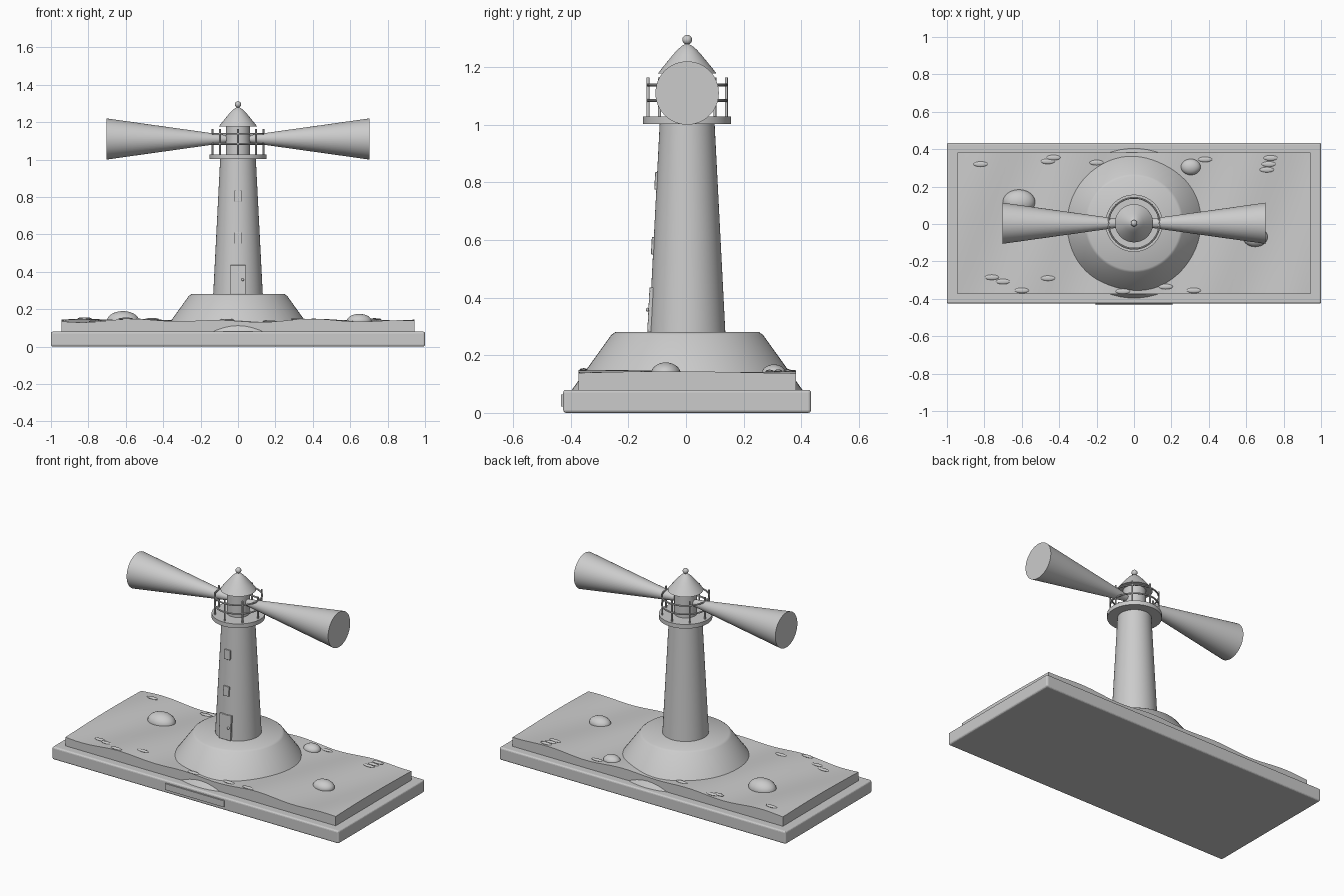
import bpy, bmesh, math
from mathutils import Matrix, Vector

cube = bpy.data.objects.get("Cube")
if cube:
    bpy.data.objects.remove(cube, do_unlink=True)

CY = 0.004      # tower axis in y
BEAM_Z = 1.11

grey = bpy.data.materials.new("plain grey")
grey.use_nodes = True
grey.diffuse_color = (0.6, 0.6, 0.6, 1)
grey.node_tree.nodes["Principled BSDF"].inputs["Base Color"].default_value = (0.6, 0.6, 0.6, 1)


def finish(name, bm, bevel=0, smooth=True):
    bmesh.ops.recalc_face_normals(bm, faces=bm.faces)
    mesh = bpy.data.meshes.new(name)
    bm.to_mesh(mesh)
    bm.free()
    mesh.materials.append(grey)
    obj = bpy.data.objects.new(name, mesh)
    bpy.context.collection.objects.link(obj)
    if bevel:
        mod = obj.modifiers.new("soft edges", 'BEVEL')
        mod.width, mod.segments = bevel, 3
    if smooth:
        bpy.ops.object.select_all(action='DESELECT')
        obj.select_set(True)
        bpy.context.view_layer.objects.active = obj
        bpy.ops.object.shade_smooth_by_angle(angle=math.radians(35))
    return obj


def box(name, center, size, bevel=0, tilt=0):
    bm = bmesh.new()
    matrix = Matrix.Translation(center) @ Matrix.Rotation(tilt, 4, 'X') @ Matrix.Diagonal((*size, 1))
    bmesh.ops.create_cube(bm, size=1, matrix=matrix)
    return finish(name, bm, bevel, smooth=False)


def lathe(name, profile, steps=64):
    bm = bmesh.new()
    verts = [bm.verts.new((r, CY, z)) for r, z in profile]
    edges = [bm.edges.new(pair) for pair in zip(verts, verts[1:])]
    bmesh.ops.spin(bm, geom=verts + edges, cent=(0, CY, 0), axis=(0, 0, 1),
                   angle=math.tau, steps=steps, use_merge=True)
    bmesh.ops.remove_doubles(bm, verts=bm.verts, dist=0.0001)
    return finish(name, bm)


def ellipsoid(name, center, radii, segments=24):
    bm = bmesh.new()
    matrix = Matrix.Translation(center) @ Matrix.Diagonal((*radii, 1))
    bmesh.ops.create_uvsphere(bm, u_segments=segments, v_segments=segments // 2,
                              radius=1, matrix=matrix)
    return finish(name, bm)


def rod(name, start, end, r1, r2, segments=12):
    a, b = Vector(start), Vector(end)
    turn = (b - a).to_track_quat('Z', 'Y').to_matrix().to_4x4()
    bm = bmesh.new()
    bmesh.ops.create_cone(bm, cap_ends=True, segments=segments, radius1=r1, radius2=r2,
                          depth=(b - a).length, matrix=Matrix.Translation((a + b) / 2) @ turn)
    return finish(name, bm)


def wave(x, y):
    return 0.139 + 0.006 * math.sin(13 * x - 5 * y + 1) + 0.004 * math.sin(7 * x + 4 * y)


# Plinth and name plate
box("plinth", (0, CY, 0.04), (2, 0.86, 0.08), 0.01)
box("front_plate", (0, -0.429, 0.043), (0.41, 0.01, 0.04))

# Sea slab with a rippled top
bm = bmesh.new()
bmesh.ops.create_grid(bm, x_segments=90, y_segments=36, size=1,
                      matrix=Matrix.Translation((0, CY, 0.14)) @ Matrix.Diagonal((0.943, 0.377, 1, 1)))
rim = [e for e in bm.edges if e.is_boundary]
skirt = bmesh.ops.extrude_edge_only(bm, edges=rim)["geom"]
bottom = {g for g in skirt if isinstance(g, bmesh.types.BMVert)}
for v in bm.verts:
    v.co.z = 0.08 if v in bottom else wave(v.co.x, v.co.y)
bmesh.ops.contextual_create(bm, geom=[e for e in bm.edges if e.is_boundary])
finish("sea", bm)

# Island, tower and gallery floor
lathe("island", [(0, 0.08), (0.4, 0.08), (0.352, 0.147), (0.263, 0.271), (0.25, 0.28), (0, 0.28)])
lathe("tower", [(0, 0.27), (0.133, 0.27), (0.095, 1.01), (0, 1.01)])
lathe("gallery_floor", [(0, 1.002), (0.153, 1.002), (0.153, 1.028), (0, 1.028)])

# Lantern room, bell shaped roof and finial
lathe("lantern_room", [(0, 1.02), (0.065, 1.02), (0.065, 1.18), (0, 1.18)])
lathe("roof", [(0, 1.177), (0.102, 1.177), (0.086, 1.198), (0.068, 1.22), (0.05, 1.242),
               (0.034, 1.26), (0.016, 1.275), (0, 1.282)])
ellipsoid("finial", (0, CY, 1.295), (0.017,) * 3, 20)

# Railing
for i in range(8):
    a = i * math.tau / 8
    x, y = 0.136 * math.cos(a), CY + 0.136 * math.sin(a)
    rod(f"rail_post_{i + 1}", (x, y, 1.025), (x, y, 1.164), 0.005, 0.005)
for name, z in (("lower_rail", 1.084), ("upper_rail", 1.138)):
    ring = [(0.136 + 0.005 * math.cos(k * math.tau / 8), z + 0.005 * math.sin(k * math.tau / 8))
            for k in range(9)]
    lathe(name, ring)

# Light beams
for name, side in (("left_beam", 1), ("right_beam", -1)):
    rod(name, (side * 0.04, CY, BEAM_Z), (side * 0.703, CY, BEAM_Z), 0.017, 0.11, 48)

# Door, knob and windows, leaning with the tower wall
LEAN = -math.atan(0.038 / 0.74)


def wall_y(z):
    return CY - 0.133 + (z - 0.27) * 0.0514


box("door", (0, wall_y(0.358) + 0.003, 0.358), (0.082, 0.018, 0.155), 0.003, LEAN)
ellipsoid("door_knob", (0.025, wall_y(0.358) - 0.008, 0.358), (0.007,) * 3, 16)
for name, z in (("lower_window", 0.58), ("upper_window", 0.805)):
    box(name, (0, wall_y(z) + 0.001, z), (0.04, 0.016, 0.06), 0.002, LEAN)

# Rocks
for i, (x, y, rx, ry, rz) in enumerate([(-0.615, 0.117, 0.087, 0.067, 0.055),
                                        (0.648, -0.07, 0.067, 0.052, 0.04),
                                        (0.303, 0.305, 0.053, 0.043, 0.033)]):
    ellipsoid(f"rock_{i + 1}", (x, y, 0.135), (rx, ry, rz), 28)

# Foam flecks
FLECKS = [(-0.82, 0.32), (-0.46, 0.335), (-0.43, 0.355), (-0.2, 0.328), (0.38, 0.345),
          (0.73, 0.353), (0.72, 0.32), (0.71, 0.29), (-0.76, -0.285), (-0.7, -0.308),
          (-0.6, -0.355), (-0.46, -0.29), (0.17, -0.335), (-0.06, -0.36), (0.32, -0.355)]
for i, (x, y) in enumerate(FLECKS):
    ellipsoid(f"foam_{i + 1}", (x, y, wave(x, y) + 0.002), (0.038, 0.014, 0.006), 16)
